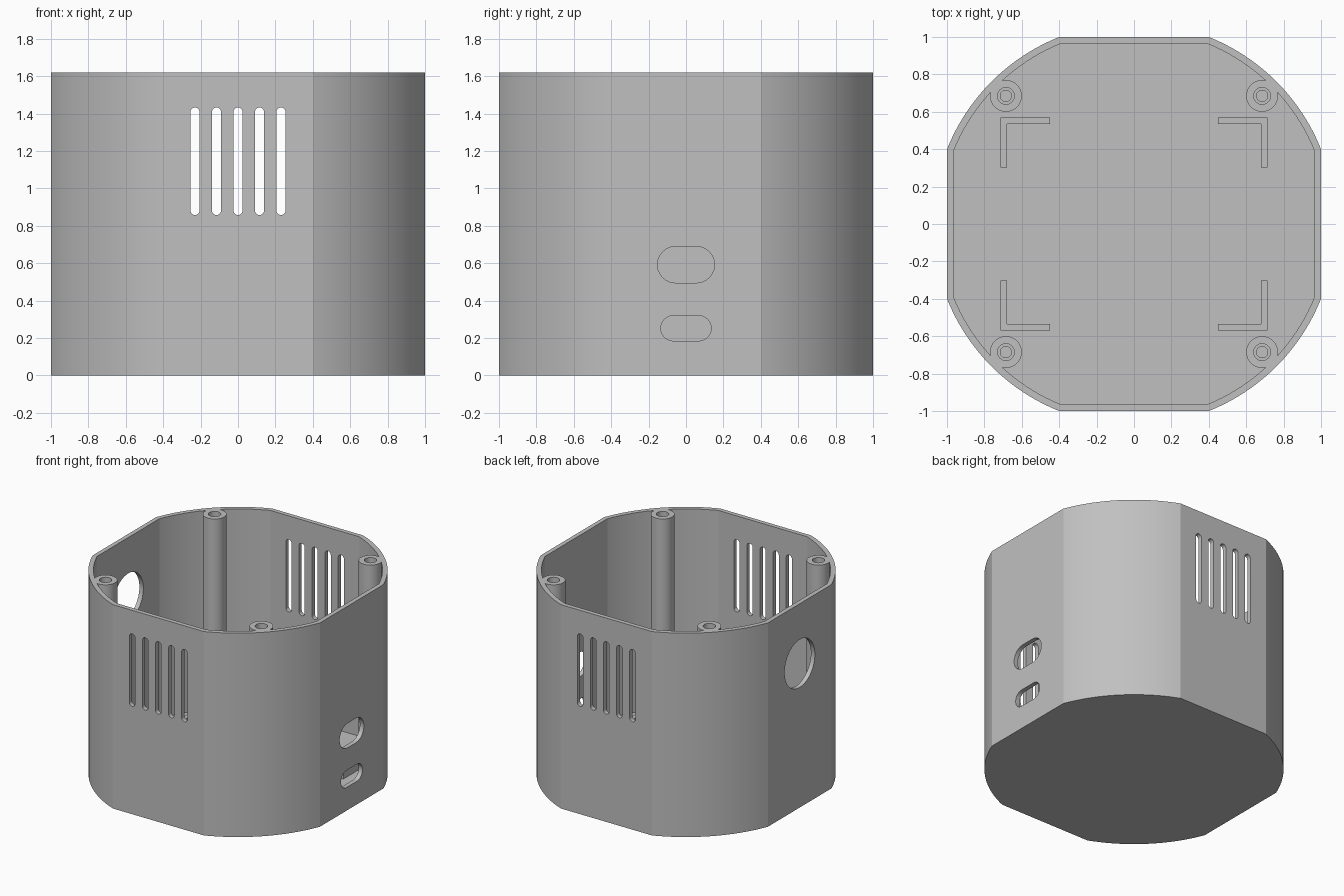
import bpy, bmesh
from math import cos, sin, pi, atan2, hypot, radians
from mathutils import Matrix

HEIGHT, FLOOR, WALL = 1.62, 0.035, 0.035
POST = 0.685

default = bpy.data.objects.get("Cube")
if default:
    bpy.data.objects.remove(default, do_unlink=True)

grey = bpy.data.materials.new("plain grey")
grey.use_nodes = True
colour = (0.53, 0.53, 0.53, 1)
grey.diffuse_color = colour
grey.node_tree.nodes["Principled BSDF"].inputs["Base Color"].default_value = colour


def prism(name, outline, low, high, frame=Matrix()):
    """Extrude a closed 2D outline from low to high along the frame's z."""
    bm = bmesh.new()
    base = bm.faces.new([bm.verts.new((x, y, low)) for x, y in outline])
    top = bmesh.ops.extrude_face_region(bm, geom=[base])["geom"]
    moved = [v for v in top if isinstance(v, bmesh.types.BMVert)]
    bmesh.ops.translate(bm, verts=moved, vec=(0, 0, high - low))
    bmesh.ops.recalc_face_normals(bm, faces=bm.faces)
    bm.transform(frame)
    mesh = bpy.data.meshes.new(name)
    bm.to_mesh(mesh)
    bm.free()
    obj = bpy.data.objects.new(name, mesh)
    bpy.context.collection.objects.link(obj)
    mesh.materials.append(grey)
    return obj


def arc(cx, cy, r, start, end, steps):
    return [(cx + r * cos(start + (end - start) * i / steps),
             cy + r * sin(start + (end - start) * i / steps)) for i in range(steps + 1)]


def circle(cx, cy, r, steps=48):
    return arc(cx, cy, r, 0, 2 * pi, steps)[:-1]


def slot(cx, cy, length, width):
    """Round-ended slot lying along the first axis."""
    r, d = width / 2, (length - width) / 2
    return arc(cx + d, cy, r, -pi / 2, pi / 2, 12) + arc(cx - d, cy, r, pi / 2, 3 * pi / 2, 12)


def shell(half, corner):
    """Four flat sides joined by arcs about the centre."""
    a = atan2(corner, half)
    pts = []
    for k in range(4):
        q = k * pi / 2
        pts += arc(0, 0, hypot(half, corner), q + a, q + pi / 2 - a, 20)
    return pts


def combine(target, tool, operation):
    mod = target.modifiers.new("cut", "BOOLEAN")
    mod.operation, mod.object, mod.solver = operation, tool, "EXACT"
    bpy.context.view_layer.update()
    result = bpy.data.meshes.new_from_object(
        target.evaluated_get(bpy.context.evaluated_depsgraph_get()))
    target.modifiers.clear()
    target.data = result
    bpy.data.objects.remove(tool, do_unlink=True)


# Cavity with the four screw posts left standing in it
corners = [(sx, sy) for sx in (-1, 1) for sy in (-1, 1)]
cavity = prism("cavity_cutter", shell(1 - WALL, 0.39), FLOOR, HEIGHT + 0.2)
for sx, sy in corners:
    post = prism("post_cutter", circle(sx * POST, sy * POST, 0.085), 0, HEIGHT + 0.4)
    combine(cavity, post, "DIFFERENCE")

# Outer casing
casing = prism("casing", shell(1, 0.4), 0, HEIGHT)
combine(casing, cavity, "DIFFERENCE")

# Stepped screw holes in the posts
for sx, sy in corners:
    for r, depth in ((0.03, 0.5), (0.045, 0.2)):
        hole = prism("screw_cutter", circle(sx * POST, sy * POST, r, 32),
                     HEIGHT - depth, HEIGHT + 0.1)
        combine(casing, hole, "DIFFERENCE")

# Vent slots through front and back; frame maps (u, v, w) to (v, w, u)
through_y = Matrix(((0, 1, 0, 0), (0, 0, 1, 0), (1, 0, 0, 0), (0, 0, 0, 1)))
for i in range(-2, 3):
    vent = prism("vent_cutter", slot(1.145, i * 0.115, 0.575, 0.05), -1.2, 1.2, through_y)
    combine(casing, vent, "DIFFERENCE")

# Side openings; frame maps (u, v, w) to (w, u, v)
through_x = Matrix(((0, 0, 1, 0), (1, 0, 0, 0), (0, 1, 0, 0), (0, 0, 0, 1)))
for z, length, width in ((0.592, 0.305, 0.195), (0.252, 0.27, 0.135)):
    port = prism("port_cutter", slot(0, z, length, width), 0.8, 1.2, through_x)
    combine(casing, port, "DIFFERENCE")
combine(casing, prism("round_cutter", circle(0, 1.145, 0.19), -1.2, -0.8, through_x), "DIFFERENCE")

bpy.ops.object.select_all(action="DESELECT")
casing.select_set(True)
bpy.context.view_layer.objects.active = casing
bpy.ops.object.shade_smooth_by_angle(angle=radians(18))

# L-shaped locating ribs on the floor
X, Y, T, LEG = 0.715, 0.57, 0.035, 0.267
rib = [(X, Y), (X - LEG, Y), (X - LEG, Y - T), (X - T, Y - T), (X - T, Y - LEG), (X, Y - LEG)]
for sx, sy in corners:
    name = ("back" if sy > 0 else "front") + ("_left" if sx > 0 else "_right") + "_corner_rib"
    prism(name, [(sx * x, sy * y) for x, y in rib], FLOOR - 0.01, FLOOR + 0.1)
